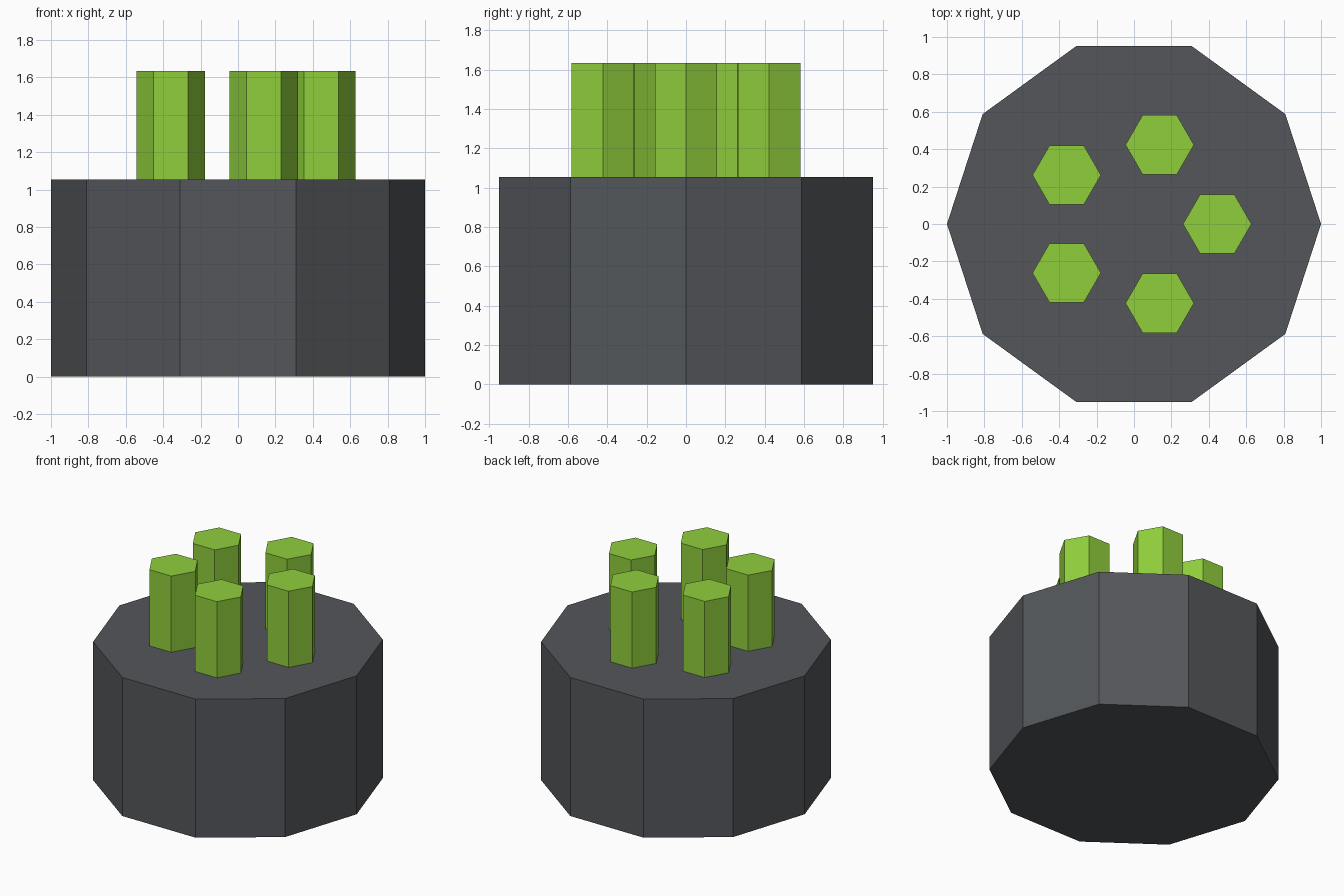
import bpy
from math import cos, sin, tau

default = bpy.data.objects.get("Cube")
if default:
    bpy.data.objects.remove(default, do_unlink=True)


def material(name, color):
    mat = bpy.data.materials.new(name)
    mat.use_nodes = True
    mat.diffuse_color = color
    mat.node_tree.nodes["Principled BSDF"].inputs["Base Color"].default_value = color
    return mat


def prism(name, sides, radius, bottom, top, x, y, mat):
    """Upright flat-sided prism with one corner pointing along +x."""
    bpy.ops.mesh.primitive_cylinder_add(
        vertices=sides, radius=radius, depth=top - bottom,
        location=(x, y, (bottom + top) / 2))
    obj = bpy.context.object
    obj.name = name
    # The primitive starts with a corner on +y, so turn it a quarter
    for v in obj.data.vertices:
        v.co.x, v.co.y = v.co.y, -v.co.x
    obj.data.materials.append(mat)
    return obj


dark_grey = material("dark_grey", (0.087, 0.094, 0.102, 1))
lime_green = material("lime_green", (0.28, 0.62, 0.045, 1))

BASE_TOP, PEG_TOP = 1.055, 1.635
RING, PEG_RADIUS, PEGS = 0.445, 0.183, 5

# Ten-sided base block
prism("base", 10, 1.0, 0, BASE_TOP, 0, 0, dark_grey)

# Ring of hexagonal pegs, all facing the same way
for i in range(PEGS):
    a = tau * i / PEGS
    prism(f"peg_{i + 1}", 6, PEG_RADIUS, BASE_TOP, PEG_TOP,
          RING * cos(a), RING * sin(a), lime_green)
